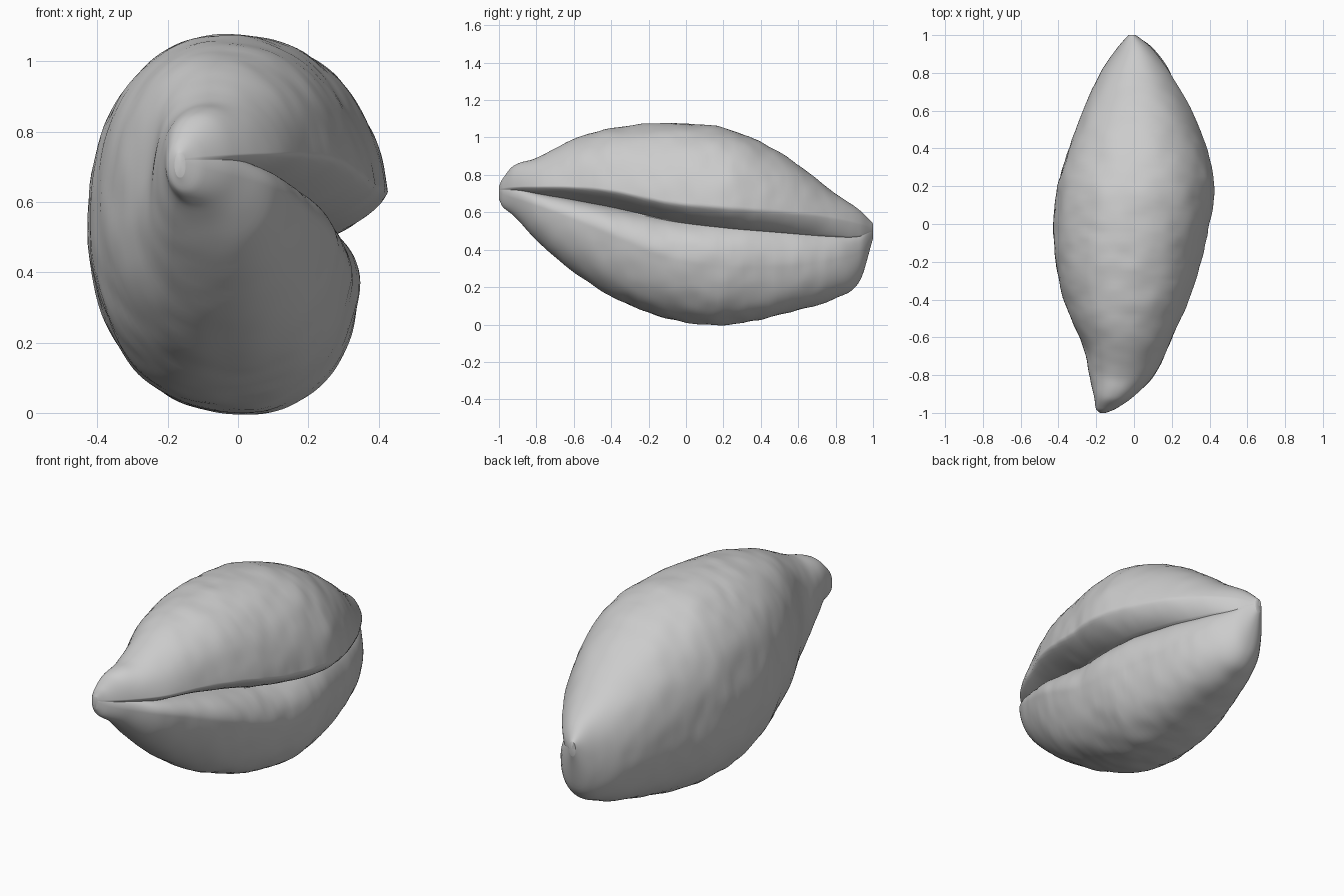
import bpy, bmesh, math
from mathutils import Vector, noise

cube = bpy.data.objects.get("Cube")
if cube:
    bpy.data.objects.remove(cube)

# Outline stations along the length: y, left x, right x, bottom z, top z, crease z, crease depth
STATIONS = [
    (-1.0, -.18, -.15, .67, .74, .72, .05),
    (-.98, -.2, -.1, .63, .78, .72, .08),
    (-.92, -.21, -.01, .58, .85, .72, .15),
    (-.8, -.24, .11, .45, .89, .71, .32),
    (-.6, -.3, .21, .28, .99, .69, .48),
    (-.4, -.37, .3, .15, 1.05, .65, .5),
    (-.1, -.425, .385, .03, 1.075, .565, .44),
    (.2, -.405, .43, .0, 1.05, .52, .36),
    (.5, -.31, .36, .05, .92, .5, .33),
    (.8, -.18, .215, .14, .7, .49, .28),
    (.93, -.09, .11, .235, .61, .485, .2),
    (1.0, -.03, .01, .46, .54, .5, .02),
]
RINGS, SIDES = 110, 180


def station(y):
    """Smoothly interpolated station values at y."""
    i = 0
    while i < len(STATIONS) - 2 and y > STATIONS[i + 1][0]:
        i += 1
    a, b = STATIONS[i], STATIONS[i + 1]
    p, q = STATIONS[max(i - 1, 0)], STATIONS[min(i + 2, len(STATIONS) - 1)]
    span = b[0] - a[0]
    t = (y - a[0]) / span
    out = []
    for k in range(1, len(a)):
        m0 = (b[k] - p[k]) / (b[0] - p[0]) * span
        m1 = (q[k] - a[k]) / (q[0] - a[0]) * span
        out.append((2*t**3 - 3*t*t + 1) * a[k] + (t**3 - 2*t*t + t) * m0
                   + (3*t*t - 2*t**3) * b[k] + (t**3 - t*t) * m1)
    return out


def bell(v, width):
    return math.exp(-(v / width) ** 2)


def ring_points(y):
    """Cross-section starting at the crease and going round over the top."""
    left, right, low, high, crease, depth = station(y)
    cx, cz = (left + right) / 2, (low + high) / 2
    w, h = (right - left) / 2, (high - low) / 2
    start = math.atan2((crease - cz) / h, .9)
    lip = max(.1, .18 + .12 * y)
    lobe = .45 + .12 * y
    for j in range(SIDES):
        u = 2 * j / SIDES - 1
        # Points crowd together towards the crease
        turn = math.pi * (1 + .4 * u + .6 * math.copysign(1 - (1 - abs(u)) ** 2, u))
        ang = start + turn
        c, s = math.cos(ang), math.sin(ang)
        r = (abs(c) ** 2.2 + abs(s) ** 2.2) ** (-1 / 2.2)
        # Lengthwise crease: overhanging lip above, rounder lobe below
        above, below = turn, 2 * math.pi - turn
        if above < lip:
            r *= 1 - depth * (1 - above / lip) ** 1.3
        if below < lobe:
            r *= 1 - depth * (1 - below / lobe) ** 1.9
        r *= 1 - .15 * bell(below - .35, .5) * bell(y - .4, .7)
        # Fold beside the beak
        r *= 1 - .13 * bell(ang - 2.9, .5) * bell(y + .67, .09)
        p = Vector((cx + w * r * c, y, cz + h * r * s))
        # Gentle surface wrinkles
        bump = noise.noise(Vector((p.x * 5, y * 7, p.z * 5))) * .02
        bump += noise.noise(Vector((p.x * 9, y * 18, p.z * 9))) * .012
        p.x += c * bump * w
        p.z += s * bump * w
        yield p


# Lofted seed body
bm = bmesh.new()
rings = []
for i in range(RINGS + 1):
    y = -math.cos(math.pi * i / RINGS)
    rings.append([bm.verts.new(p) for p in ring_points(y)])
for a, b in zip(rings, rings[1:]):
    for j in range(SIDES):
        k = (j + 1) % SIDES
        bm.faces.new((a[j], a[k], b[k], b[j]))
for ring in (rings[0], rings[-1]):
    centre = sum((v.co for v in ring), Vector()) / SIDES
    tip = bm.verts.new(centre)
    for j in range(SIDES):
        bm.faces.new((ring[j], ring[(j + 1) % SIDES], tip))
bmesh.ops.recalc_face_normals(bm, faces=bm.faces)
mesh = bpy.data.meshes.new("seed_body")
bm.to_mesh(mesh)
bm.free()
seed = bpy.data.objects.new("seed_body", mesh)
bpy.context.collection.objects.link(seed)

# Plain grey material
grey = bpy.data.materials.new("plain_grey")
grey.use_nodes = True
colour = (.6, .6, .6, 1)
grey.diffuse_color = colour
grey.node_tree.nodes["Principled BSDF"].inputs["Base Color"].default_value = colour
mesh.materials.append(grey)

bpy.context.view_layer.objects.active = seed
seed.select_set(True)
bpy.ops.object.shade_smooth_by_angle(angle=math.radians(50))
